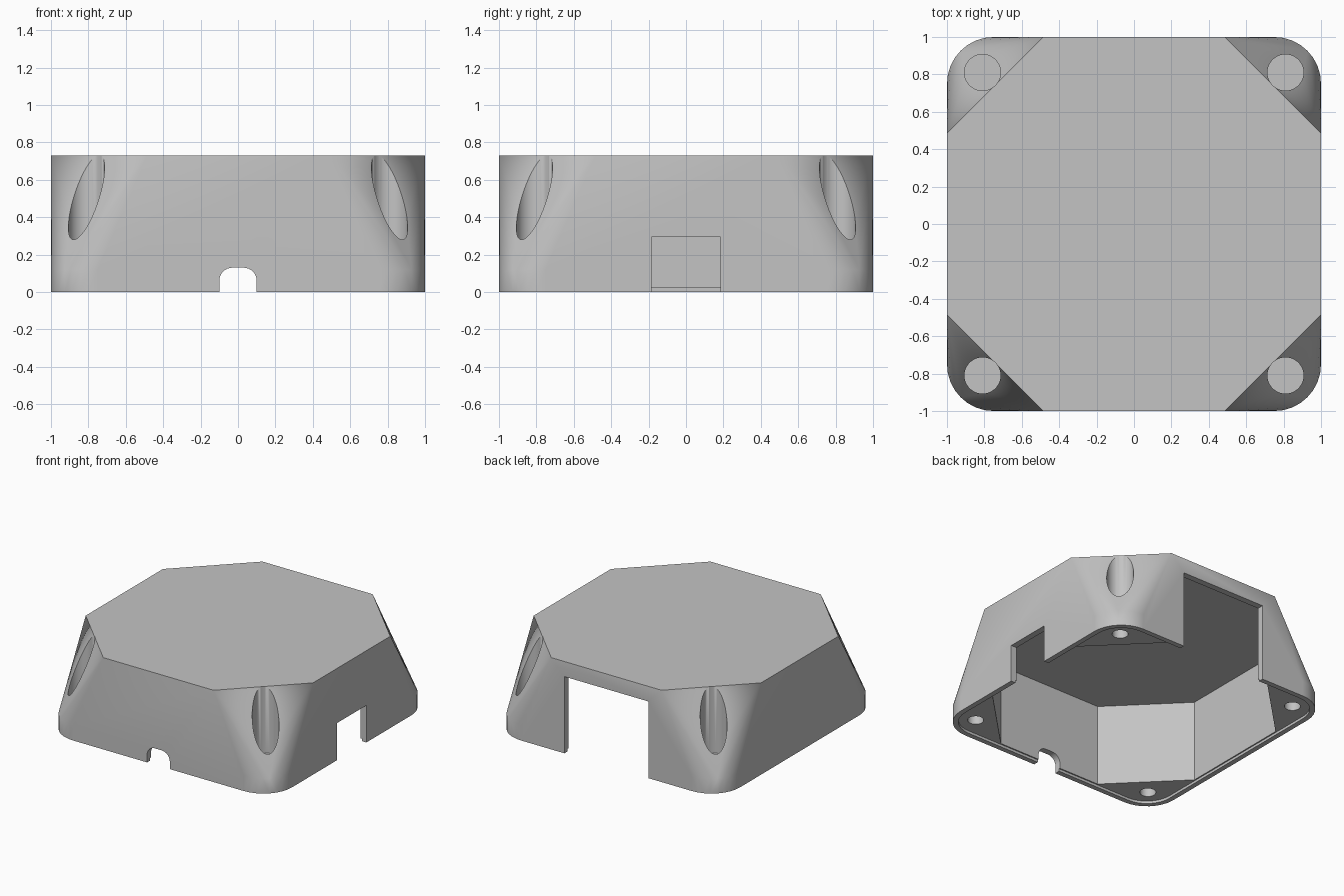
import bpy
import bmesh
import math
from mathutils import Vector

cube = bpy.data.objects.get("Cube")
if cube:
    bpy.data.objects.remove(cube, do_unlink=True)

HEIGHT = 0.73      # overall height
BAND = 0.12        # height of the straight band below the corner slopes
WALL = 0.05        # wall thickness
POST = 0.81        # screw post offset from the centre

grey = bpy.data.materials.new("plain grey")
grey.use_nodes = True
grey.diffuse_color = (0.55, 0.55, 0.55, 1)
grey.node_tree.nodes["Principled BSDF"].inputs["Base Color"].default_value = (0.55, 0.55, 0.55, 1)


def rounded_square(half, radius, steps=8):
    """Outline of a square with rounded corners."""
    c = half - radius
    points = []
    for quarter, (sx, sy) in enumerate([(1, 1), (-1, 1), (-1, -1), (1, -1)]):
        for i in range(steps + 1):
            a = math.pi / 2 * (quarter + i / steps)
            points.append((sx * c + radius * math.cos(a), sy * c + radius * math.sin(a)))
    return points


def octagon(half, cut):
    """Outline of a square with chamfered corners starting at the cut."""
    return [(half, cut), (cut, half), (-cut, half), (-half, cut),
            (-half, -cut), (-cut, -half), (cut, -half), (half, -cut)]


def hull(name, points):
    """Convex solid around the points."""
    bm = bmesh.new()
    for p in points:
        bm.verts.new(p)
    bmesh.ops.convex_hull(bm, input=bm.verts)
    bmesh.ops.dissolve_limit(bm, angle_limit=0.005, verts=bm.verts, edges=bm.edges)
    bmesh.ops.recalc_face_normals(bm, faces=bm.faces)
    mesh = bpy.data.meshes.new(name)
    bm.to_mesh(mesh)
    bm.free()
    obj = bpy.data.objects.new(name, mesh)
    bpy.context.collection.objects.link(obj)
    mesh.materials.append(grey)
    return obj


def ring(outline, z):
    return [Vector((x, y, z)) for x, y in outline]


def prism(name, outline, z0, z1):
    return hull(name, ring(outline, z0) + ring(outline, z1))


def box(name, x0, x1, y0, y1, z0, z1):
    return prism(name, [(x0, y0), (x1, y0), (x1, y1), (x0, y1)], z0, z1)


def circle(cx, cy, radius, steps=40):
    return [(cx + radius * math.cos(math.tau * i / steps),
             cy + radius * math.sin(math.tau * i / steps)) for i in range(steps)]


# Outer body: rounded base band blending into a chamfered top
base = rounded_square(1, 0.25)
cover = hull("cover_shell", ring(base, 0) + ring(base, BAND) + ring(octagon(1, 0.485), HEIGHT))

# Inner cavity and the shallow lip under the corner posts
cutters = [
    prism("cavity_cutter", octagon(1 - WALL, 0.455), -0.1, HEIGHT - 0.065),
    prism("lip_cutter", rounded_square(0.96, 0.21), -0.1, 0.02),
]

# Screw cups from above and blind bores from below
for sx in (-1, 1):
    for sy in (-1, 1):
        x, y = sx * POST, sy * POST
        cutters.append(prism("cup_cutter", circle(x, y, 0.097), 0.2, 1))
        cutters.append(prism("bore_cutter", circle(x, y, 0.058), -0.1, 0.15))

# Front cable arch
arch = [(0.1, -0.1), (-0.1, -0.1)]
for i in range(9):
    a = math.pi / 2 * i / 8
    for side in (-1, 1):
        arch.append((side * (0.03 + 0.07 * math.cos(a)), 0.06 + 0.07 * math.sin(a)))
cutters.append(hull("arch_cutter", [(x, y, z) for x, z in arch for y in (-1.1, -0.9)]))

# Side notch and tall back opening
cutters.append(box("side_notch_cutter", 0.9, 1.1, -0.185, 0.185, -0.1, 0.295))
cutters.append(box("back_opening_cutter", -0.37, 0.37, 0.9, 1.1, -0.1, 0.61))

# Cut everything out of the body
for cutter in cutters:
    cutter.hide_render = True
    cut = cover.modifiers.new(cutter.name, 'BOOLEAN')
    cut.operation = 'DIFFERENCE'
    cut.solver = 'EXACT'
    cut.object = cutter
bpy.context.view_layer.update()
evaluated = cover.evaluated_get(bpy.context.evaluated_depsgraph_get())
finished = bpy.data.meshes.new_from_object(evaluated)
cover.modifiers.clear()
cover.data = finished
for cutter in cutters:
    bpy.data.objects.remove(cutter, do_unlink=True)

# Smooth corners with crisp edges
bpy.ops.object.select_all(action='DESELECT')
cover.select_set(True)
bpy.context.view_layer.objects.active = cover
bpy.ops.object.shade_smooth_by_angle(angle=math.radians(30))
weighted = cover.modifiers.new("weighted_normals", 'WEIGHTED_NORMAL')
weighted.keep_sharp = True
